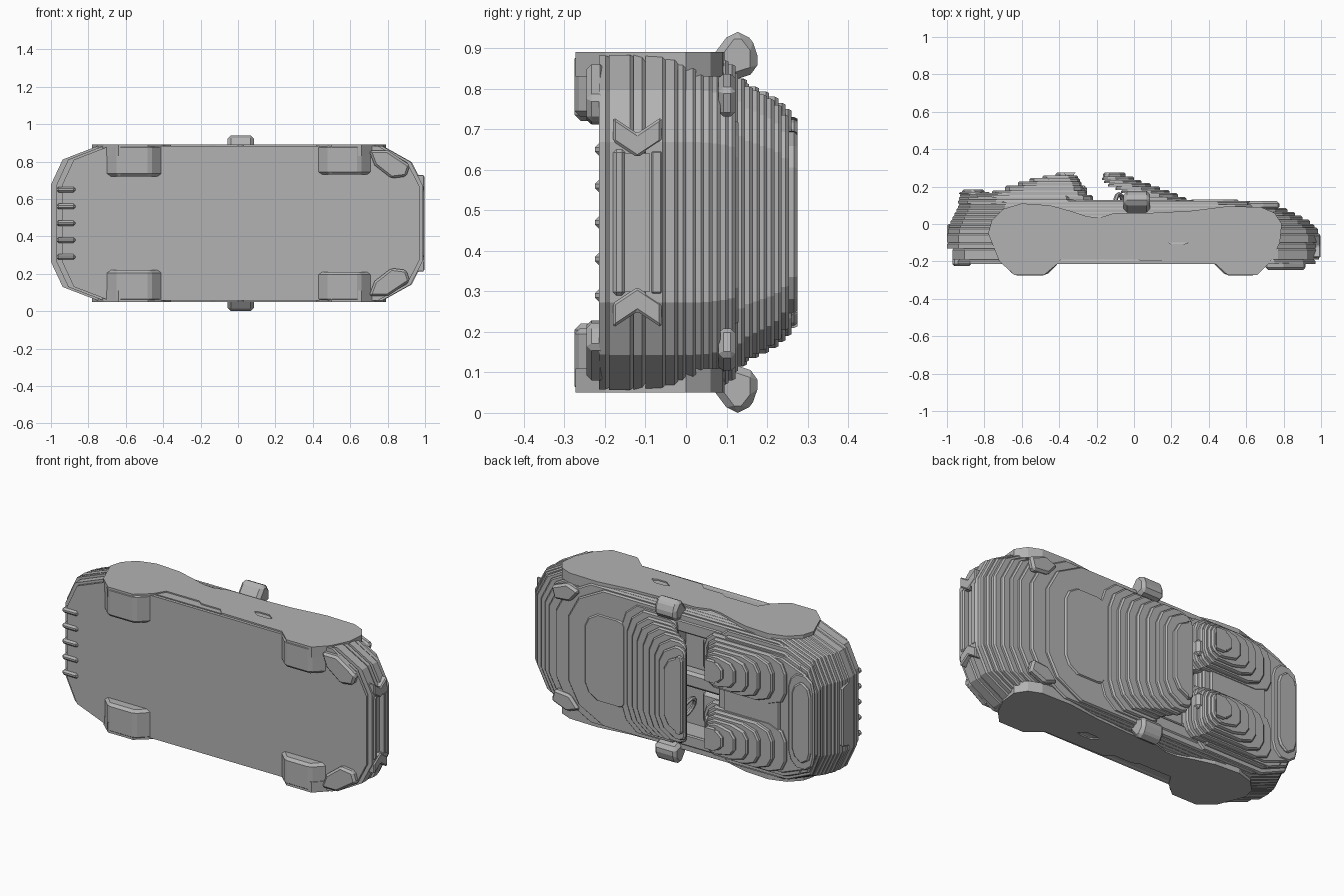
import bpy, bmesh
from mathutils import Vector

cube = bpy.data.objects.get("Cube")
if cube:
    bpy.data.objects.remove(cube, do_unlink=True)

grey = bpy.data.materials.new("plain_grey")
grey.use_nodes = True
grey.diffuse_color = (0.45, 0.45, 0.45, 1)
bsdf = next(n for n in grey.node_tree.nodes if n.type == 'BSDF_PRINCIPLED')
bsdf.inputs["Base Color"].default_value = grey.diffuse_color
bsdf.inputs["Roughness"].default_value = 0.8

MID = 0.47          # centre line of the car, which lies on its side


def loft(name, rings, bevel=0.0):
    """Skin a stack of equal-count rings and cap both ends."""
    bm = bmesh.new()
    loops = [[bm.verts.new(p) for p in ring] for ring in rings]
    n = len(loops[0])
    for a, b in zip(loops, loops[1:]):
        for i in range(n):
            j = (i + 1) % n
            bm.faces.new((a[i], a[j], b[j], b[i]))
    bm.faces.new(loops[0][::-1])
    bm.faces.new(loops[-1])
    bmesh.ops.recalc_face_normals(bm, faces=bm.faces)
    mesh = bpy.data.meshes.new(name)
    bm.to_mesh(mesh)
    bm.free()
    mesh.materials.append(grey)
    ob = bpy.data.objects.new(name, mesh)
    bpy.context.collection.objects.link(ob)
    if bevel:
        soften(ob, bevel)
    return ob


def soften(ob, width):
    mod = ob.modifiers.new("chamfer", 'BEVEL')
    mod.width, mod.segments = width, 1
    mod.limit_method, mod.angle_limit = 'ANGLE', 0.6


def prism(name, pts, axis, lo, hi, bevel=0.0):
    """Extrude a 2D polygon along one axis; the other two axes keep their order."""
    def place(p, d):
        c = list(p)
        c.insert(axis, d)
        return Vector(c)
    return loft(name, [[place(p, d) for p in pts] for d in (lo, hi)], bevel)


def box(name, x0, x1, y0, y1, z0, z1, bevel=0.0):
    return prism(name, [(x0, y0), (x1, y0), (x1, y1), (x0, y1)], 2, z0, z1, bevel)


def plan(x0, x1, half, back, front, centre=MID):
    """Outline in x and z with corners cut back by (length, width) fractions."""
    side = [(x0, half * (1 - back[1])), (x0 + back[0] * .25, half * (1 - back[1] * .35)),
            (x0 + back[0], half), (x1 - front[0], half),
            (x1 - front[0] * .3, half * (1 - front[1] * .4)), (x1, half * (1 - front[1]))]
    return ([(x, centre + h) for x, h in side] + [(x, centre - h) for x, h in reversed(side)])


def terraces(name, levels, back, front, top, centre=MID):
    """Stepped solid rising along y; each level is (y, x0, x1, half width)."""
    rings = []
    ends = [lv[0] for lv in levels[1:]] + [top]
    for (y, x0, x1, half), end in zip(levels, ends):
        pts = plan(x0, x1, half, back, front, centre)
        slope = 0.008
        tight = plan(x0 + slope, x1 - slope, half - slope / 2, back, front, centre)
        rings.append([Vector((x, y, z)) for x, z in pts])
        rings.append([Vector((x, end - 0.008, z)) for x, z in pts])
        rings.append([Vector((x, end, z)) for x, z in tight])
    return loft(name, rings)


def cut(target, cutter):
    mod = target.modifiers.new("cut", 'BOOLEAN')
    mod.object, mod.solver = cutter, 'EXACT'
    bpy.context.view_layer.objects.active = target
    bpy.ops.object.modifier_apply(modifier=mod.name)
    bpy.data.objects.remove(cutter, do_unlink=True)


# Main body shell with a stepped nose
body = terraces("body", [
    (-.215, -.94, .97, .412), (-.19, -.97, .99, .413), (-.13, -1, .985, .413),
    (-.10, -1, .995, .413), (-.05, -.995, .985, .413), (-.02, -.99, .965, .413),
    (.0, -.98, .94, .413), (.025, -.97, .90, .412), (.045, -.96, .86, .41),
    (.065, -.95, .82, .405), (.085, -.94, .76, .40), (.105, -.935, .67, .39)],
    (.25, .5), (.22, .52), .122)
cut(body, box("cockpit_cutter", -.33, .0, .0, .4, MID - .29, MID + .29))

# Nose intakes
for y0, y1, half in ((-.15, -.09, .17),):
    cut(body, box("grille_cutter", .965, 1.1, y0, y1, MID - half, MID + half))

# Flat flank panels with arches, sill recess and vent
flank = [(-.72, -.2), (-.64, -.272), (-.48, -.272), (-.4, -.205), (-.36, -.14),
         (-.15, -.14), (-.12, -.16), (0, -.16), (.03, -.195), (.42, -.2), (.5, -.272),
         (.66, -.272), (.73, -.2), (.78, -.1), (.79, 0), (.75, .06), (.68, .09),
         (.5, .095), (.3, .07), (.1, .06), (-.1, .06), (-.18, .035), (-.25, .04),
         (-.34, .07), (-.45, .1), (-.6, .11), (-.7, .08), (-.76, .02), (-.78, -.05)]
vent = [(.16, -.08), (.19, -.07), (.25, -.07), (.29, -.1), (.26, -.11), (.2, -.11)]
for side, s in (("left", 1), ("right", -1)):
    def z(h):
        return MID + s * h
    panel = prism("flank_" + side, flank, 2, z(.36), z(.42))
    cut(panel, prism("vent_cutter", vent, 2, z(.4), z(.45)))

    # Tyre bottoms under the floor
    for end, x0, x1, inner in (("rear", -.71, -.4, .25), ("front", .42, .72, .26)):
        tyre = [(x0, -.15), (x0, -.205), (x0 + .07, -.275), (x1 - .07, -.275),
                (x1, -.205), (x1, -.15)]
        prism(f"{end}_tyre_{side}", tyre, 2, z(inner), z(.419), .015)

    # Door mirrors
    mirror = [(.05, z(.39)), (.11, z(.47)), (.145, z(.47)), (.176, z(.43)),
              (.176, z(.37)), (.1, z(.345))]
    prism("mirror_" + side, mirror, 0, -.055, .085, .028)

    # Front corner winglets and headlights
    prism("winglet_" + side, [(.7, z(.39)), (.8, z(.39)), (.92, z(.31)), (.9, z(.25)),
                              (.82, z(.24)), (.73, z(.31))], 1, -.245, -.2, .012)
    prism("headlight_" + side, [(.6, z(.34)), (.68, z(.37)), (.78, z(.33)),
                                (.76, z(.26)), (.66, z(.27))], 1, .08, .122, .012)
    prism("corner_intake_" + side, [(-.18, z(.26)), (-.18, z(.2)), (-.12, z(.16)),
                                    (-.06, z(.2)), (-.06, z(.26)), (-.12, z(.22))],
          0, .9, .997, .006)

    # Fairing behind each seat
    terraces("fairing_" + side, [
        (.12, -.86, -.22, .15), (.155, -.76, -.25, .14), (.18, -.69, -.27, .128),
        (.205, -.62, -.28, .115), (.228, -.56, -.29, .10), (.245, -.49, -.30, .085),
        (.26, -.42, -.32, .065)], (.1, .6), (.05, .5), .275, z(.195))

    # Seats
    box("seat_cushion_" + side, -.31, -.13, .0, .05, z(.06), z(.25), .02)
    box("seat_back_" + side, -.34, -.27, .0, .17, z(.06), z(.25), .02)
    box("headrest_" + side, -.31, -.25, .15, .205, z(.11), z(.2), .015)

    # Cockpit shoulder in front of the fairing
    box("sill_cap_" + side, -.32, .1, .1, .128, z(.29), z(.36), .008)

# Rear deck between the fairings, engine lid and tail lip
terraces("rear_deck", [(.11, -.94, -.3, .38), (.13, -.935, -.31, .355),
                       (.15, -.93, -.32, .33)], (.2, .5), (.05, .2), .165)
terraces("engine_lid", [(.16, -.72, -.36, .13)], (.06, .4), (.04, .2), .177)
terraces("tail_lip", [(.16, -.935, -.77, .27), (.172, -.92, -.80, .23)],
         (.05, .3), (.05, .3), .184)

# Tail panel, bumper strip and diffuser fins
tail = [(-.09, MID - .2), (.0, MID - .17), (.0, MID + .17), (-.09, MID + .2)]
prism("tail_panel", tail, 0, -1.0, -.95, .008)
for i in range(5):
    zc = MID + (i - 2) * .09
    box(f"diffuser_fin_{i + 1}", -.97, -.87, -.225, -.17, zc - .015, zc + .015, .01)

# Windscreen as overhanging terraces that lean backwards
terraces("windscreen", [
    (.105, -.03, .33, .37), (.128, -.04, .28, .355), (.145, -.05, .235, .335),
    (.165, -.07, .19, .325), (.183, -.10, .14, .315), (.2, -.14, .09, .305),
    (.218, -.16, .04, .29), (.236, -.17, .0, .265), (.254, -.165, -.045, .225)],
    (.03, .1), (.1, .4), .275)

# Hood crease, grille bars and dashboard parts
terraces("hood_panel", [(.118, .30, .56, .25)], (.04, .1), (.08, .35), .130)
for name, y0, y1 in (("lower", -.18, -.15), ("upper", -.09, -.055)):
    box("grille_bar_" + name, .95, .998, y0, y1, MID - .18, MID + .18, .008)
box("centre_console", -.33, .0, .0, .08, MID - .045, MID + .045, .015)
bpy.ops.mesh.primitive_torus_add(major_radius=.06, minor_radius=.012, major_segments=12,
                                 minor_segments=6, location=(-.08, .1, MID - .15),
                                 rotation=(0, 1.2, 0))
wheel = bpy.context.object
wheel.name = "steering_wheel"
wheel.data.materials.append(grey)
